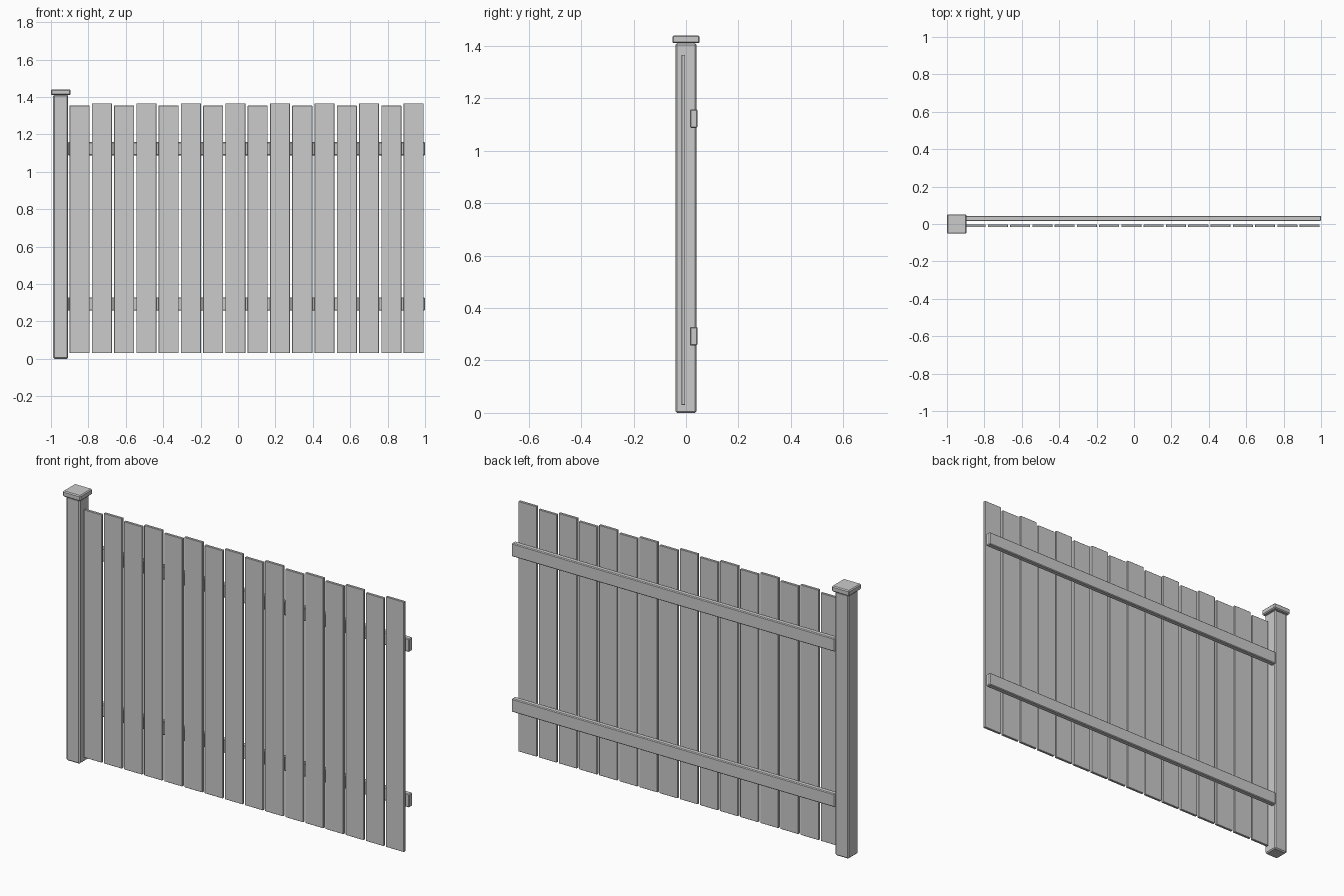
import bpy

if "Cube" in bpy.data.objects:
    bpy.data.objects.remove(bpy.data.objects["Cube"])

def box(name, x, y, z, bevel):
    """Chamfered box from (min, max) ranges on each axis."""
    lo, hi = zip(x, y, z)
    bpy.ops.mesh.primitive_cube_add(size=1, location=[(a + b) / 2 for a, b in zip(lo, hi)])
    ob = bpy.context.object
    ob.name = name
    ob.scale = [b - a for a, b in zip(lo, hi)]
    bpy.ops.object.transform_apply(location=False, rotation=False, scale=True)
    mod = ob.modifiers.new("edge_chamfer", 'BEVEL')
    mod.width = bevel
    mod.segments = 1
    return ob

# Square post with overhanging cap
PX = -0.948
box("post", (PX - 0.04, PX + 0.04), (-0.04, 0.04), (0, 1.41), 0.006)
box("post_cap", (PX - 0.052, PX + 0.052), (-0.052, 0.052), (1.41, 1.44), 0.005)

# Two horizontal rails behind the boards
for name, z0 in (("lower_rail", 0.257), ("upper_rail", 1.087)):
    box(name, (-0.91, 1.0), (0.015, 0.044), (z0, z0 + 0.071), 0.004)

# Vertical boards, alternating short and tall
COUNT, WIDTH, PITCH = 16, 0.107, 0.119
for i in range(COUNT):
    x0 = -0.900 + i * PITCH
    top = 1.366 if i % 2 else 1.354
    box(f"board_{i + 1:02d}", (x0, x0 + WIDTH), (-0.017, -0.003), (0.03, top), 0.0015)
